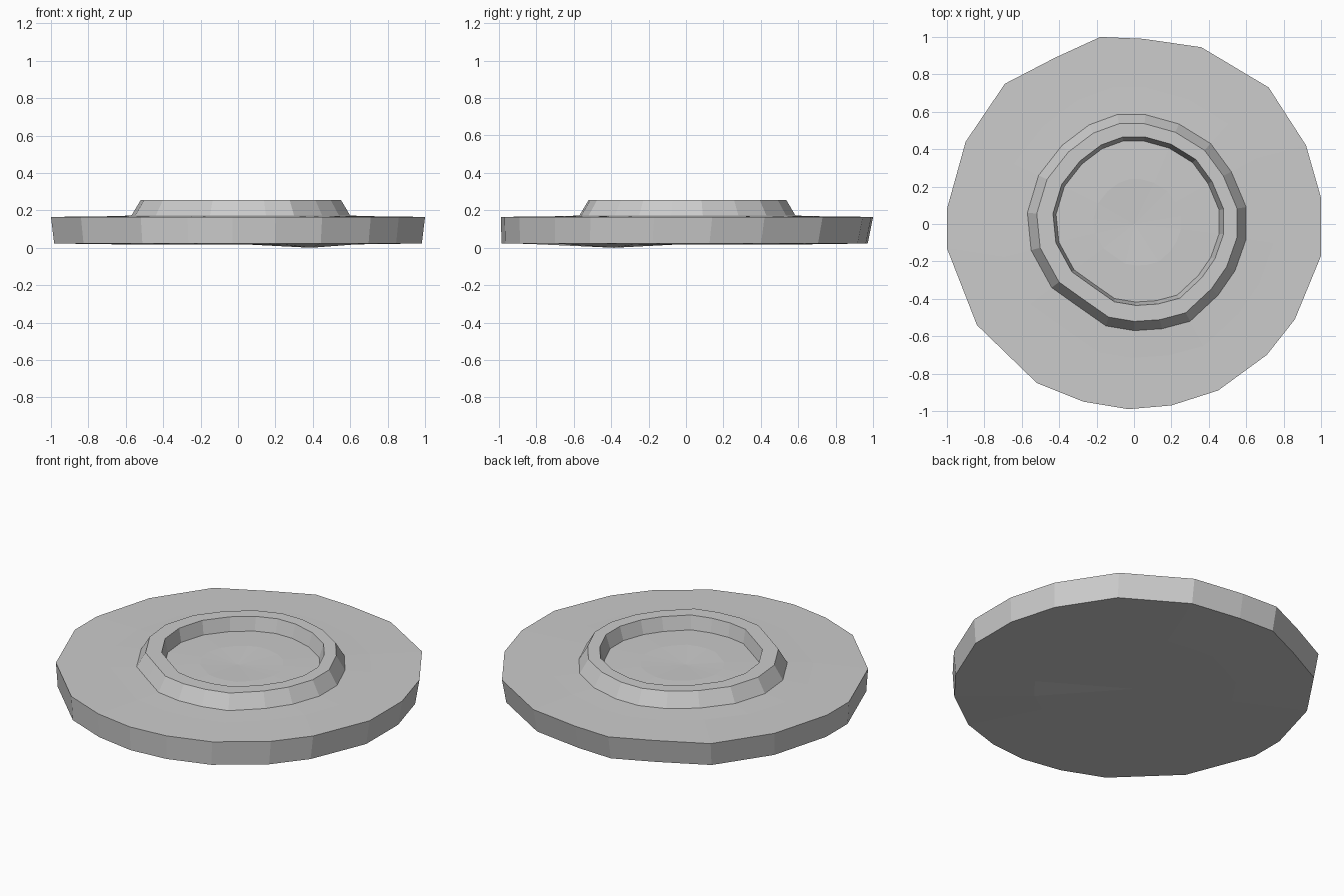
import bpy, bmesh

if "Cube" in bpy.data.objects:
    bpy.data.objects.remove(bpy.data.objects["Cube"])

# Plan outlines, clockwise from the back; matching indices are lofted together
RIM = [(-.18, 1), (.05, .99), (.36, .945), (.72, .73), (.92, .42), (1, .14), (1, -.17),
       (.86, -.51), (.71, -.70), (.45, -.89), (.20, -.97), (-.03, -.99), (-.27, -.95),
       (-.52, -.85), (-.84, -.54), (-1, -.13), (-1, .08), (-.90, .44), (-.69, .75), (-.42, .89)]
COLLAR = [(-.09, .585), (.06, .585), (.24, .535), (.41, .43), (.52, .28), (.60, .09), (.60, -.08),
          (.54, -.25), (.45, -.38), (.30, -.52), (.15, -.56), (0, -.57), (-.15, -.545),
          (-.30, -.44), (-.44, -.34), (-.55, -.14), (-.57, .06), (-.51, .26), (-.385, .42), (-.24, .53)]


def section(outline, z, s=1.0, c=(0, 0), shift=(0, 0)):
    """Outline scaled about c, moved by shift, at height z."""
    return [(c[0] + (x - c[0]) * s + shift[0], c[1] + (y - c[1]) * s + shift[1], z)
            for x, y in outline]


def loft(name, sections, start, end):
    """Quads between sections, closed at both ends with a fan to a centre point."""
    bm = bmesh.new()
    loops = [[bm.verts.new(p) for p in sec] for sec in sections]
    n = len(loops[0])
    for a, b in zip(loops, loops[1:]):
        for i in range(n):
            j = (i + 1) % n
            bm.faces.new((a[i], a[j], b[j], b[i]))
    for loop, tip in ((loops[0], start), (loops[-1], end)):
        v = bm.verts.new(tip)
        for i in range(n):
            bm.faces.new((loop[i], loop[(i + 1) % n], v))
    bmesh.ops.recalc_face_normals(bm, faces=bm.faces)
    mesh = bpy.data.meshes.new(name)
    bm.to_mesh(mesh)
    bm.free()
    obj = bpy.data.objects.new(name, mesh)
    bpy.context.collection.objects.link(obj)
    return obj


C = (.02, .01)
# Underside with one low spot
under = section(RIM, .017, .55)
x, y, _ = under[8]
under[8] = (x, y, 0)

loft("collared_plate", [
    under,
    section(RIM, .023, .983, shift=(0, -.012)),      # lower rim
    section(RIM, .165),                              # upper rim
    section(COLLAR, .168, 1.25, C),                  # slight rise of the plate
    section(COLLAR, .172, 1.0, C),                   # collar foot
    section(COLLAR, .255, .915, C),                  # collar top, outer edge
    section(COLLAR, .255, .78, C, (.007, .007)),     # collar top, inner edge
    section(COLLAR, .175, .745, C, (.003, .005)),    # recess floor edge
    section(COLLAR, .180, .40, C),                   # uneven recess floor
], (0, 0, .02), (0, 0, .172))
